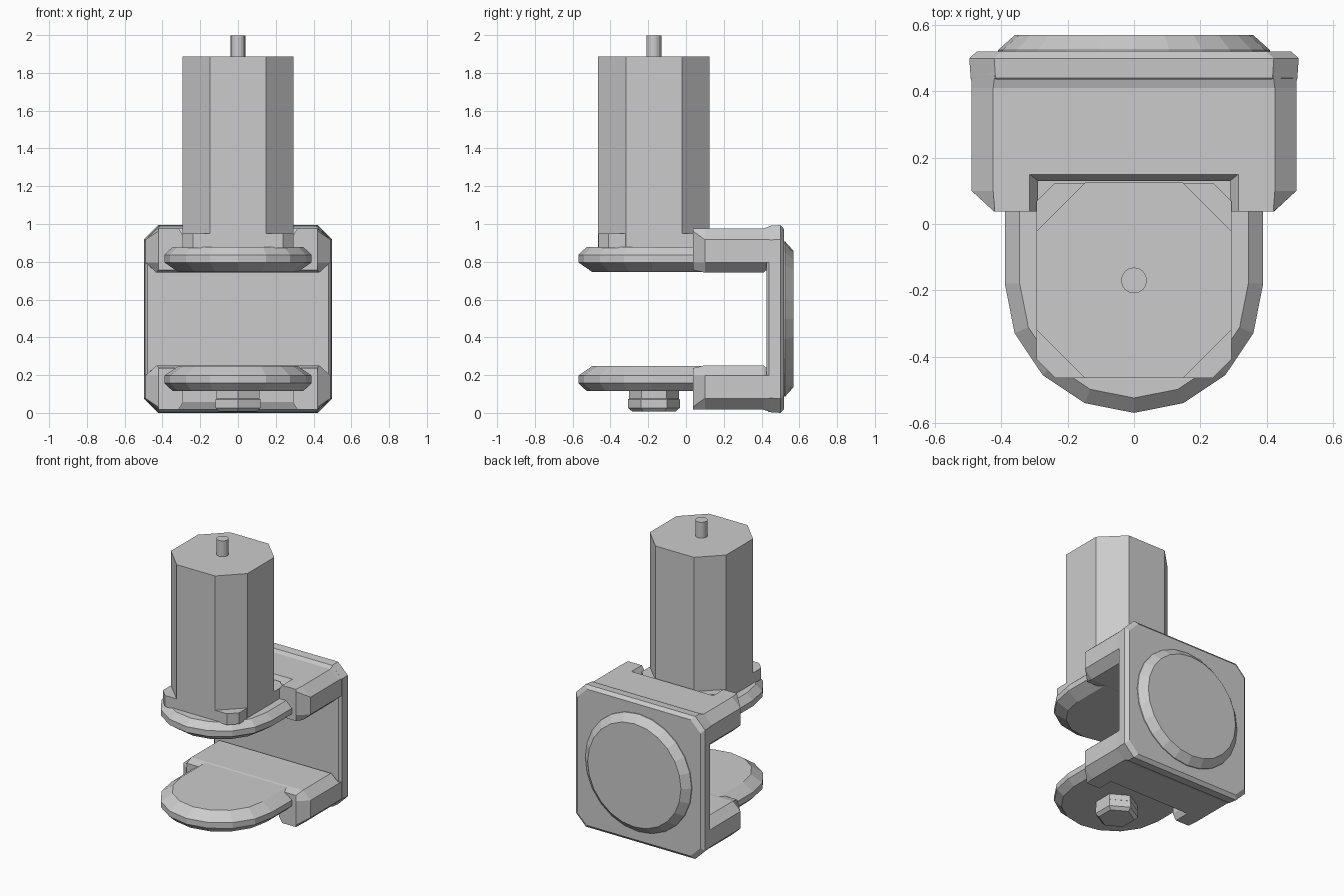
import bpy, bmesh
from math import cos, sin, pi

if "Cube" in bpy.data.objects:
    bpy.data.objects.remove(bpy.data.objects["Cube"])

AX = -0.17  # y of the vertical drive axis


def loft(name, rings):
    """Skin a list of equal-length closed 3D rings and cap both ends."""
    bm = bmesh.new()
    vs = [[bm.verts.new(p) for p in r] for r in rings]
    n = len(vs[0])
    for a, b in zip(vs, vs[1:]):
        for i in range(n):
            j = (i + 1) % n
            bm.faces.new((a[i], a[j], b[j], b[i]))
    bm.faces.new(vs[0])
    bm.faces.new(vs[-1])
    bmesh.ops.recalc_face_normals(bm, faces=bm.faces)
    me = bpy.data.meshes.new(name)
    bm.to_mesh(me)
    bm.free()
    ob = bpy.data.objects.new(name, me)
    bpy.context.collection.objects.link(ob)
    return ob


def chamfered(h, c):
    """Square outline of half-size h with corners cut by c."""
    k = h - c
    return [(h, -k), (h, k), (k, h), (-k, h), (-h, k), (-h, -k), (-k, -h), (k, -h)]


def circle(r, n, start=0.0):
    return [(r * cos(start + 2 * pi * i / n), r * sin(start + 2 * pi * i / n)) for i in range(n)]


def upright(pts, z):
    return [(x, y + AX, z) for x, y in pts]


def facing_back(pts, y):
    return [(x, y, z + 0.5) for x, z in pts]


def flipped(rings, flip):
    return [[(x, y, 1 - z if flip else z) for x, y, z in r] for r in rings]


# Back plate with bevelled rims and its raised round cover
loft("back_plate", [facing_back(chamfered(h, 0.075), y) for h, y in
                    ((0.478, 0.425), (0.493, 0.44), (0.497, 0.50), (0.475, 0.52))])
loft("back_cover", [facing_back(circle(r, 24), y) for r, y in
                    ((0.415, 0.50), (0.41, 0.525), (0.36, 0.57))])

# Upper and lower arms, each notched on its outer face, plus rounded flanges
for side, flip in (("upper", False), ("lower", True)):
    sections = (
        (0.037, ((0.42, 0.98), (0.422, 0.965), (0.422, 0.80), (0.42, 0.76))),
        (0.10, ((0.425, 0.98), (0.49, 0.92), (0.49, 0.80), (0.43, 0.745))),
        (0.41, ((0.425, 0.98), (0.49, 0.92), (0.49, 0.80), (0.43, 0.745))),
        (0.45, ((0.42, 0.993), (0.492, 0.92), (0.492, 0.80), (0.43, 0.78))),
        (0.49, ((0.42, 0.995), (0.492, 0.92), (0.492, 0.80), (0.43, 0.79))),
    )
    rings = [[(x, y, z) for x, z in s] + [(-x, y, z) for x, z in reversed(s)]
             for y, s in sections]
    arm = loft(side + "_arm", flipped(rings, flip))

    notch = [[(-w, -0.2, z), (w, -0.2, z), (w, y, z), (-w, y, z)]
             for w, y, z in ((0.29, 0.13, 0.86), (0.29, 0.13, 0.94),
                             (0.315, 0.15, 0.98), (0.315, 0.15, 1.05))]
    cutter = loft(side + "_notch_cutter", flipped(notch, flip))
    cutter.hide_render = True
    mod = arm.modifiers.new("notch", "BOOLEAN")
    mod.operation = "DIFFERENCE"
    mod.solver = "EXACT"
    mod.object = cutter
    bpy.context.view_layer.objects.active = arm
    bpy.ops.object.modifier_apply(modifier=mod.name)
    bpy.data.objects.remove(cutter)

    def flange_ring(r, z):
        arc = [(r * cos(pi + pi * i / 8), -0.18 + r * sin(pi + pi * i / 8), z) for i in range(9)]
        return arc + [(r, 0.20, z), (-r, 0.20, z)]
    loft(side + "_flange", flipped([flange_ring(r, z) for r, z in
         ((0.315, 0.748), (0.39, 0.80), (0.39, 0.84), (0.345, 0.882))], flip))

# Motor: square foot, octagonal body and shaft
loft("motor_foot", [upright(chamfered(0.294, 0.055), z) for z in (0.875, 0.953)])
loft("motor_body", [upright(chamfered(0.295, 0.147), z) for z in (0.88, 1.89)])
loft("motor_shaft", [upright(circle(0.039, 16), z) for z in (1.88, 2.0)])

# Hexagonal nut and collar under the lower flange
loft("nut_collar", [upright(circle(0.132, 6, pi / 2), z) for z in (0.075, 0.13)])
loft("nut", [upright(circle(r, 6, pi / 2), z) for r, z in
             ((0.115, 0.09), (0.137, 0.075), (0.137, 0.03), (0.115, 0.01))])

# Bring the lowest point onto the ground
bpy.context.view_layer.update()
low = min(v.co.z for o in bpy.data.objects for v in o.data.vertices)
for o in bpy.data.objects:
    o.location.z -= low
